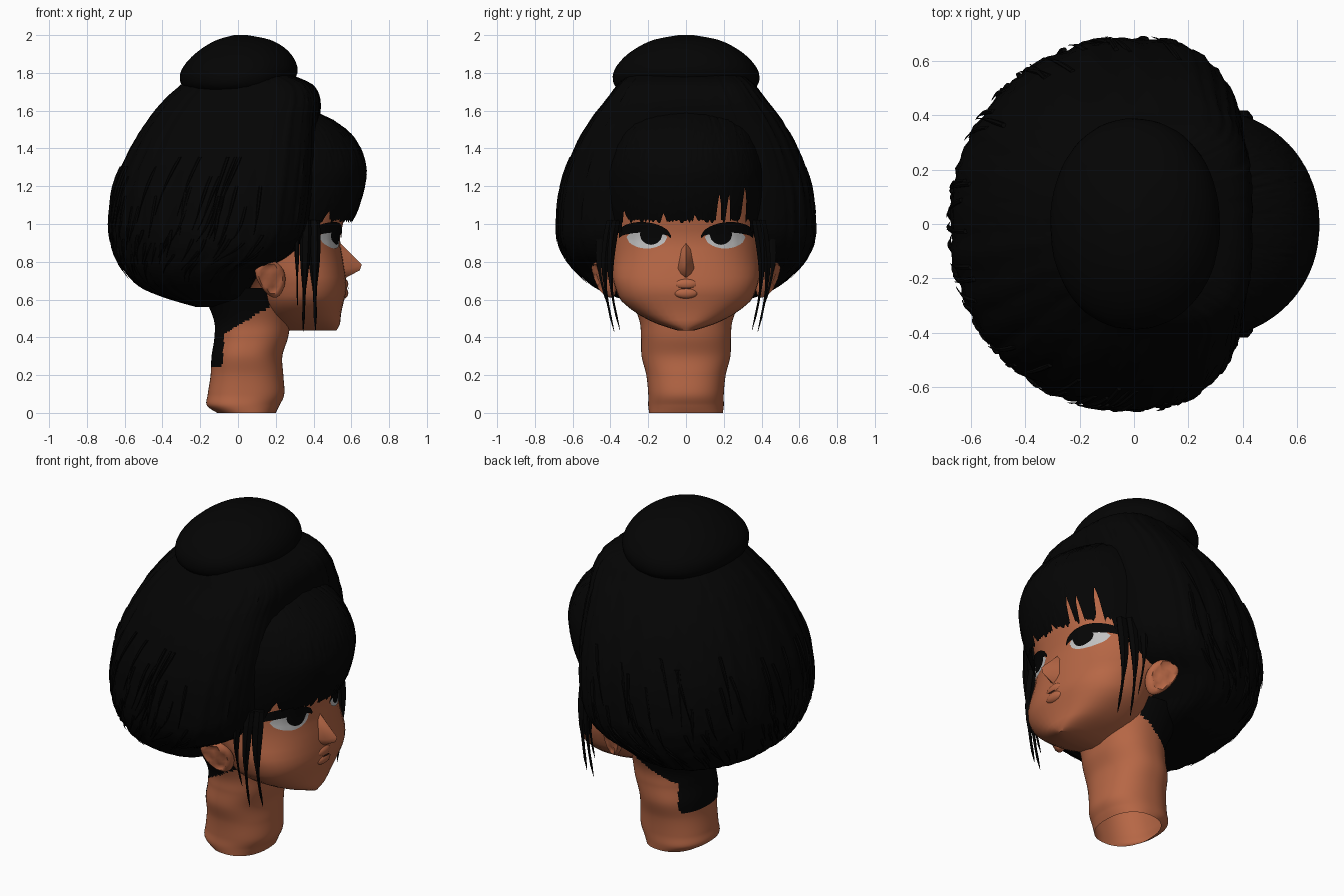
import bpy, bmesh, random
from math import sin, cos, pi, radians, copysign
from mathutils import Vector
from mathutils.bvhtree import BVHTree

random.seed(4)
if "Cube" in bpy.data.objects:
    bpy.data.objects.remove(bpy.data.objects["Cube"])


def material(name, colour):
    mat = bpy.data.materials.new(name)
    mat.use_nodes = True
    mat.diffuse_color = (*colour, 1)
    bsdf = mat.node_tree.nodes["Principled BSDF"]
    bsdf.inputs["Base Color"].default_value = (*colour, 1)
    bsdf.inputs["Roughness"].default_value = 0.8
    return mat


skin = material("warm skin", (0.47, 0.135, 0.06))
black = material("black hair", (0.0013, 0.0013, 0.0013))
white = material("eye white", (0.53, 0.53, 0.53))
lip = material("dark lip line", (0.04, 0.012, 0.008))


def finish(name, bm, *mats, angle=40):
    bmesh.ops.recalc_face_normals(bm, faces=bm.faces)
    mesh = bpy.data.meshes.new(name)
    bm.to_mesh(mesh)
    bm.free()
    obj = bpy.data.objects.new(name, mesh)
    bpy.context.collection.objects.link(obj)
    for m in mats:
        mesh.materials.append(m)
    bpy.ops.object.select_all(action="DESELECT")
    obj.select_set(True)
    bpy.context.view_layer.objects.active = obj
    bpy.ops.object.shade_smooth_by_angle(angle=radians(angle))
    return obj


def refine(table, steps):
    """Smoothly interpolate rows of (z, back x, front x, half width)."""
    rows = []
    for i in range(len(table) - 1):
        a, b = table[max(i - 1, 0)], table[i]
        c, d = table[i + 1], table[min(i + 2, len(table) - 1)]
        for k in range(steps):
            t = k / steps
            rows.append([q + t * ((r - p) + t * (2 * p - 5 * q + 4 * r - s
                         + t * (3 * (q - r) + s - p))) / 2
                         for p, q, r, s in zip(a, b, c, d)])
    return rows + [list(table[-1])]


def section(row, t, front_power=2.0, back_power=2.0, mid=0.5):
    z, back, front, half = row
    centre = back + (front - back) * mid
    ahead = cos(t) > 0
    reach = front - centre if ahead else centre - back
    power = 2 / (front_power if ahead else back_power)
    x = centre + reach * copysign(abs(cos(t)) ** power, cos(t))
    return Vector((x, half * copysign(abs(sin(t)) ** power, sin(t)), z))


def skin_rings(bm, rings, closed=True, base=True):
    vs = [[bm.verts.new(p) for p in ring] for ring in rings]
    n = len(vs[0])
    for low, high in zip(vs, vs[1:]):
        for i in range(n if closed else n - 1):
            j = (i + 1) % n
            bm.faces.new((low[i], low[j], high[j], high[i]))
    if closed:
        bm.faces.new(vs[-1])
        if base:
            bm.faces.new(vs[0])


def loft(table, sides, steps, *shape, rough=0.0, base=True):
    bm = bmesh.new()
    ridge = [random.uniform(-rough, rough) for _ in range(sides)]
    rings = []
    for row in refine(table, steps):
        ring = []
        for i in range(sides):
            p = section(row, 2 * pi * i / sides, *shape)
            grow = 1 + ridge[i] + random.uniform(-rough, rough) / 2
            ring.append(Vector((p.x * grow, p.y * grow, p.z)))
        rings.append(ring)
    skin_rings(bm, rings, base=base)
    return bm


def lock(bm, points, width, thick):
    """A flat tapering lock of hair along a path."""
    rings = []
    for i, p in enumerate(points):
        f = i / (len(points) - 1)
        w = 0.25 + 0.75 * sin(pi * min(f + 0.35, 1)) if f < 1 else 0.05
        rings.append([Vector(p) + Vector((width * w * cos(a), thick * w * sin(a), 0))
                      for a in (k * pi / 3 for k in range(6))])
    skin_rings(bm, rings)


# Head with a narrow chin
head_rows = [(0.435, 0.22, 0.52, 0.04), (0.47, 0.17, 0.54, 0.15), (0.52, 0.12, 0.545, 0.25),
             (0.59, 0.09, 0.56, 0.34), (0.65, 0.07, 0.575, 0.37), (0.72, 0.02, 0.57, 0.39),
             (0.82, -0.2, 0.555, 0.4), (0.92, -0.3, 0.54, 0.41), (1.02, -0.35, 0.56, 0.4),
             (1.2, -0.35, 0.58, 0.38), (1.45, -0.3, 0.45, 0.3)]
head_bm = loft(head_rows, 40, 2, 2.4, 2.4)
face_tree = BVHTree.FromBMesh(head_bm)
finish("head", head_bm, skin)

# Open-ended neck, with hair growing down the nape
neck_rows = [(0, -0.11, 0.2, 0.195), (0.04, -0.165, 0.22, 0.2), (0.1, -0.16, 0.245, 0.2),
             (0.2, -0.145, 0.24, 0.21), (0.3, -0.14, 0.235, 0.235), (0.4, -0.125, 0.265, 0.238),
             (0.5, -0.13, 0.28, 0.25), (0.66, -0.2, 0.3, 0.32)]
neck = finish("neck", loft(neck_rows, 120, 12, 2.3, 2.3, base=False), skin, black)
for face in neck.data.polygons:
    c = face.center
    if c.z > 0.24 and c.x < -0.085 + max(0, c.z - 0.24) * 0.08 + max(0, c.z - 0.42) * 1.6:
        face.material_index = 1

# Small pointed nose
bm = bmesh.new()
for p in [(0.53, 0, 0.91), (0.59, 0, 0.85), (0.655, 0, 0.785), (0.645, 0, 0.755), (0.57, 0, 0.715)]:
    bm.verts.new(p)
for s in (-1, 1):
    for p in [(0.54, 0.025, 0.87), (0.545, 0.05, 0.765), (0.6, 0.028, 0.765), (0.55, 0.03, 0.73)]:
        bm.verts.new((p[0], p[1] * s, p[2]))
bmesh.ops.convex_hull(bm, input=bm.verts)
finish("nose", bm, skin, angle=70)

# Shallow lips
for name, z in (("upper_lip", 0.682), ("lower_lip", 0.635)):
    bm = bmesh.new()
    bmesh.ops.create_uvsphere(bm, u_segments=16, v_segments=10, radius=1)
    for v in bm.verts:
        v.co = Vector((0.56 + v.co.x * 0.024, v.co.y * 0.065, z + v.co.z * 0.03))
    finish(name, bm, skin)


def decal(name, side, y0, y1, low, high, lift, mat):
    """Thin plate laid on the face between two curves."""
    bm = bmesh.new()
    rings = []
    for r in range(5):
        ring = []
        for i in range(17):
            t = i / 16
            y = (y0 + (y1 - y0) * t) * side
            z = low(t) + (high(t) - low(t)) * r / 4
            hit = face_tree.ray_cast(Vector((2, y, z)), Vector((-1, 0, 0)))[0]
            ring.append(Vector((hit.x + lift, y, z)))
        rings.append(ring)
    skin_rings(bm, rings, closed=False)
    finish(name, bm, mat)


def arch(t):
    return sin(pi * t) ** 0.5 if 0 < t < 1 else 0


# Eyes, lashes and mouth line
for side, word in ((1, "left"), (-1, "right")):
    decal(word + "_eye_white", side, 0.1, 0.315, lambda t: 0.93 - 0.06 * arch(t),
          lambda t: 0.93 + 0.04 * arch(t), 0.004, white)
    decal(word + "_iris", side, 0.125, 0.245, lambda t: 0.945 - 0.055 * arch(t),
          lambda t: 0.945 + 0.05 * arch(t), 0.007, black)
    decal(word + "_lashes", side, 0.08, 0.355, lambda t: 0.925 + 0.03 * arch(t),
          lambda t: 0.94 + 0.06 * arch(t) + 0.02 * t, 0.009, black)
decal("mouth_line", 1, -0.025, 0.025, lambda t: 0.655, lambda t: 0.664, 0.009, lip)

# Ears: a bowl with a raised rim, flaring outward at the top
for side, word in ((1, "left"), (-1, "right")):
    bm = bmesh.new()
    bmesh.ops.create_uvsphere(bm, u_segments=20, v_segments=14, radius=1)
    for v in bm.verts:
        x, y, z = v.co
        dent = 0.02 if y > 0 and x * x + z * z < 0.45 else 0
        v.co = Vector((0.175 + 0.095 * x * (0.8 + 0.2 * z) - 0.02 * z,
                       side * (0.435 + 0.045 * y - dent + 0.035 * z - 0.03 * x),
                       0.71 + 0.1 * z))
    finish(word + "_ear", bm, skin, angle=60)

# Main swept-up hair, full at the front and rounded at the back
hair_rows = [(0.56, -0.22, -0.05, 0.14), (0.61, -0.39, 0.03, 0.36), (0.67, -0.525, 0.07, 0.49),
             (0.75, -0.6, 0.15, 0.58), (0.82, -0.64, 0.28, 0.635), (0.9, -0.665, 0.355, 0.67),
             (1, -0.677, 0.395, 0.68), (1.2, -0.655, 0.42, 0.66), (1.4, -0.573, 0.43, 0.59),
             (1.55, -0.48, 0.43, 0.505), (1.66, -0.39, 0.435, 0.42), (1.74, -0.3, 0.39, 0.36),
             (1.79, -0.25, 0.28, 0.3)]
hair_shape = (3.1, 2.05, 0.61)
finish("swept_hair", loft(hair_rows, 150, 4, *hair_shape, rough=0.009), black, angle=60)

# Top bun
bun_rows = [(1.68, -0.22, 0.2, 0.3), (1.73, -0.295, 0.27, 0.375), (1.8, -0.305, 0.315, 0.385),
            (1.87, -0.26, 0.3, 0.34), (1.93, -0.19, 0.25, 0.265), (1.975, -0.11, 0.17, 0.17),
            (2, -0.02, 0.05, 0.04)]
finish("top_bun", loft(bun_rows, 64, 4, 2.1, 2.1, rough=0.003), black, angle=60)

# Fringe: a curved sheet with a ragged hem
fringe_rows = [(0.94, -0.2, 0.57, 0.4), (1.02, -0.2, 0.61, 0.41), (1.1, -0.2, 0.645, 0.42),
               (1.2, -0.2, 0.672, 0.425), (1.3, -0.2, 0.68, 0.42), (1.42, -0.2, 0.64, 0.39),
               (1.52, -0.2, 0.55, 0.35), (1.6, -0.2, 0.4, 0.27)]
fine = refine(fringe_rows, 10)
gaps = {0.3: 0.19, 0.22: 0.13, 0.17: 0.15, -0.32: 0.06, -0.12: 0.04, 0.05: 0.03}
columns = []
for i in range(161):
    t = radians(-90 + 180 * i / 160)
    y = section(fine[8], t, 2.1).y
    notch = max(h * max(0, 1 - abs(y - g) / 0.013) ** 0.5 for g, h in gaps.items())
    hem = (1.015 if abs(y) < 0.34 else 0.95) + notch + random.uniform(-0.012, 0.012)
    column = []
    for k in range(25):
        z = hem + (1.6 - hem) * k / 24
        row = min(fine, key=lambda r: abs(r[0] - z))
        p = section(row, t, 2.1)
        column.append(Vector((p.x, p.y, z)))
    columns.append(column)
bm = bmesh.new()
skin_rings(bm, columns, closed=False)
finish("fringe", bm, black, angle=60)

# Long loose locks beside the face
bm = bmesh.new()
for side in (-1, 1):
    for x, y, end_x, end_y, end_z, w in ((0.4, 0.37, 0.41, 0.35, 0.44, 0.036),
                                         (0.36, 0.4, 0.345, 0.38, 0.43, 0.03),
                                         (0.31, 0.43, 0.315, 0.41, 0.56, 0.016)):
        path = []
        for k in range(9):
            f = k / 8
            path.append((x + (end_x - x) * f, side * (y + (end_y - y) * f * f
                         + 0.035 * sin(pi * f)), 1.02 + (end_z - 1.02) * f))
        lock(bm, path, w, 0.026)
finish("loose_locks", bm, black)

# Fine tufts following the sides and back
bm = bmesh.new()
rows = refine(hair_rows, 4)
for _ in range(130):
    t = random.choice((-1, 1)) * random.uniform(0.4, 1) * pi
    start = random.randint(14, 31)
    drift = random.uniform(0, 0.02) * copysign(1, t)
    path = []
    for k in range(7):
        p = section(rows[start - k], t + drift * k, *hair_shape)
        path.append((p.x * (1 + 0.003 * k), p.y * (1 + 0.003 * k), p.z))
    lock(bm, path, 0.01, 0.01)
finish("side_tufts", bm, black)
